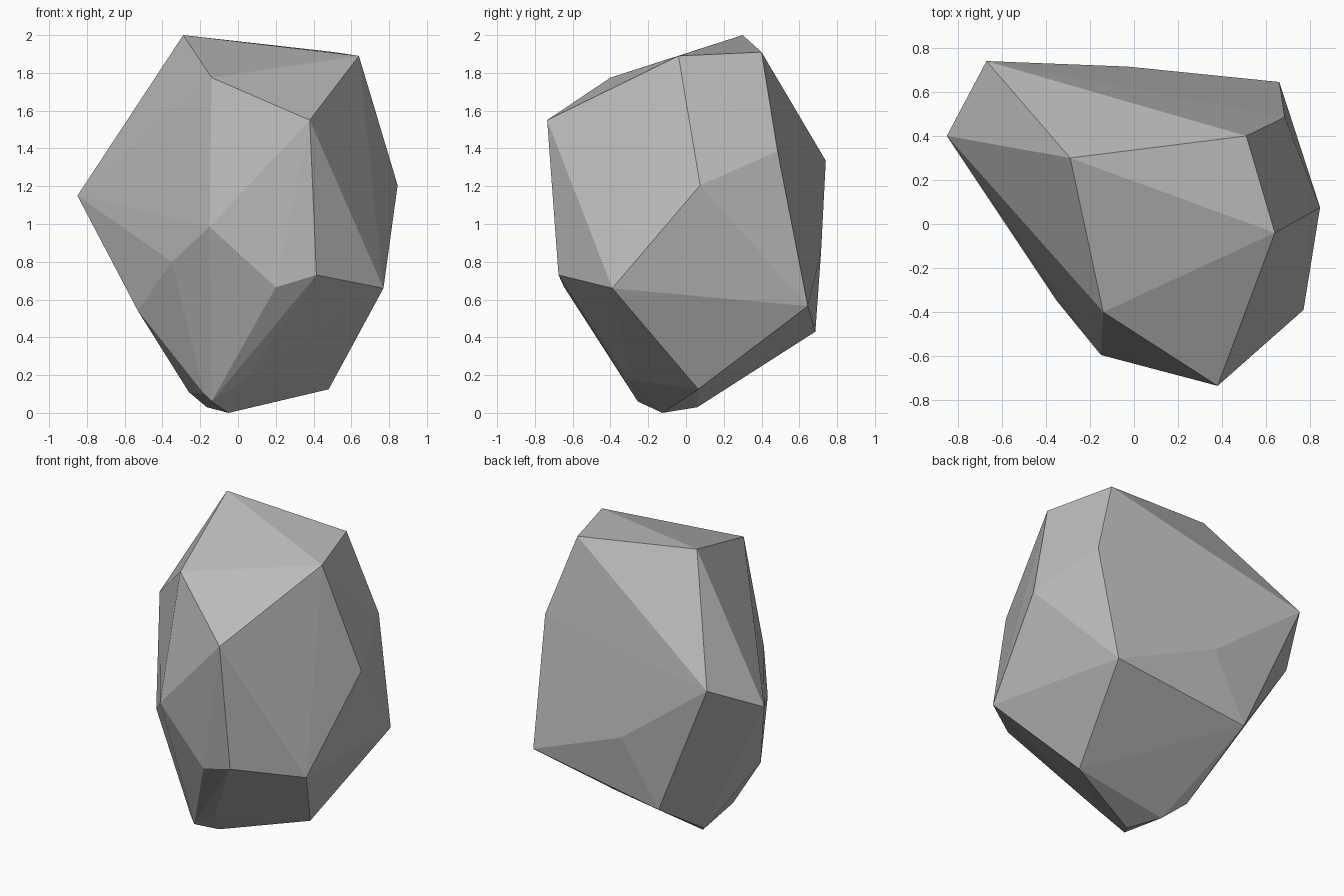
import bpy
import bmesh
from mathutils import Vector

# Remove the default cube only
default_cube = bpy.data.objects.get("Cube")
if default_cube:
    bpy.data.objects.remove(default_cube, do_unlink=True)


def make_material(name, colour):
    """Plain flat material, same colour in viewport and render."""
    material = bpy.data.materials.new(name)
    material.use_nodes = True
    material.diffuse_color = colour
    shader = next(n for n in material.node_tree.nodes if n.type == "BSDF_PRINCIPLED")
    shader.inputs["Base Color"].default_value = colour
    shader.inputs["Roughness"].default_value = 0.9
    return material


def make_hull(name, corners, material):
    """Flat-shaded convex boulder wrapped around its chipped corners."""
    bm = bmesh.new()
    for corner in corners:
        bm.verts.new(Vector(corner))
    hull = bmesh.ops.convex_hull(bm, input=list(bm.verts))
    # Drop any corner that ended up inside the hull
    inside = [v for v in hull["geom_interior"] if isinstance(v, bmesh.types.BMVert)]
    bmesh.ops.delete(bm, geom=inside, context="VERTS")
    bmesh.ops.recalc_face_normals(bm, faces=list(bm.faces))
    for face in bm.faces:
        face.smooth = False
    mesh = bpy.data.meshes.new(name)
    bm.to_mesh(mesh)
    bm.free()
    mesh.materials.append(material)
    boulder = bpy.data.objects.new(name, mesh)
    bpy.context.scene.collection.objects.link(boulder)
    return boulder


# Corners of the crown
crown = [
    (-.29, .3, 2), (.64, -.04, 1.89), (.51, .4, 1.91),
    (-.14, -.4, 1.775), (.38, -.735, 1.55),
]

# Corners around the broad middle
middle = [
    (-.85, .4, 1.15), (-.67, .74, 1.335), (.845, .075, 1.205),
    (.685, .485, 1.385), (-.15, -.595, .985), (-.35, -.35, .8),
    (-.03, .715, .85), (.2, -.645, .665), (.415, -.675, .73),
    (.77, -.39, .66), (.66, .645, .565), (-.53, -.02, .54),
    (-.28, .685, .43),
]

# Corners of the narrow foot
foot = [
    (.48, .065, .125), (.04, -.3, .175), (-.14, -.255, .06),
    (-.18, -.235, .1), (-.26, .18, .11), (-.165, .06, .03),
    (-.05, -.125, 0),
]

stone_grey = make_material("stone_grey", (.5, .5, .5, 1))
make_hull("boulder", crown + middle + foot, stone_grey)
